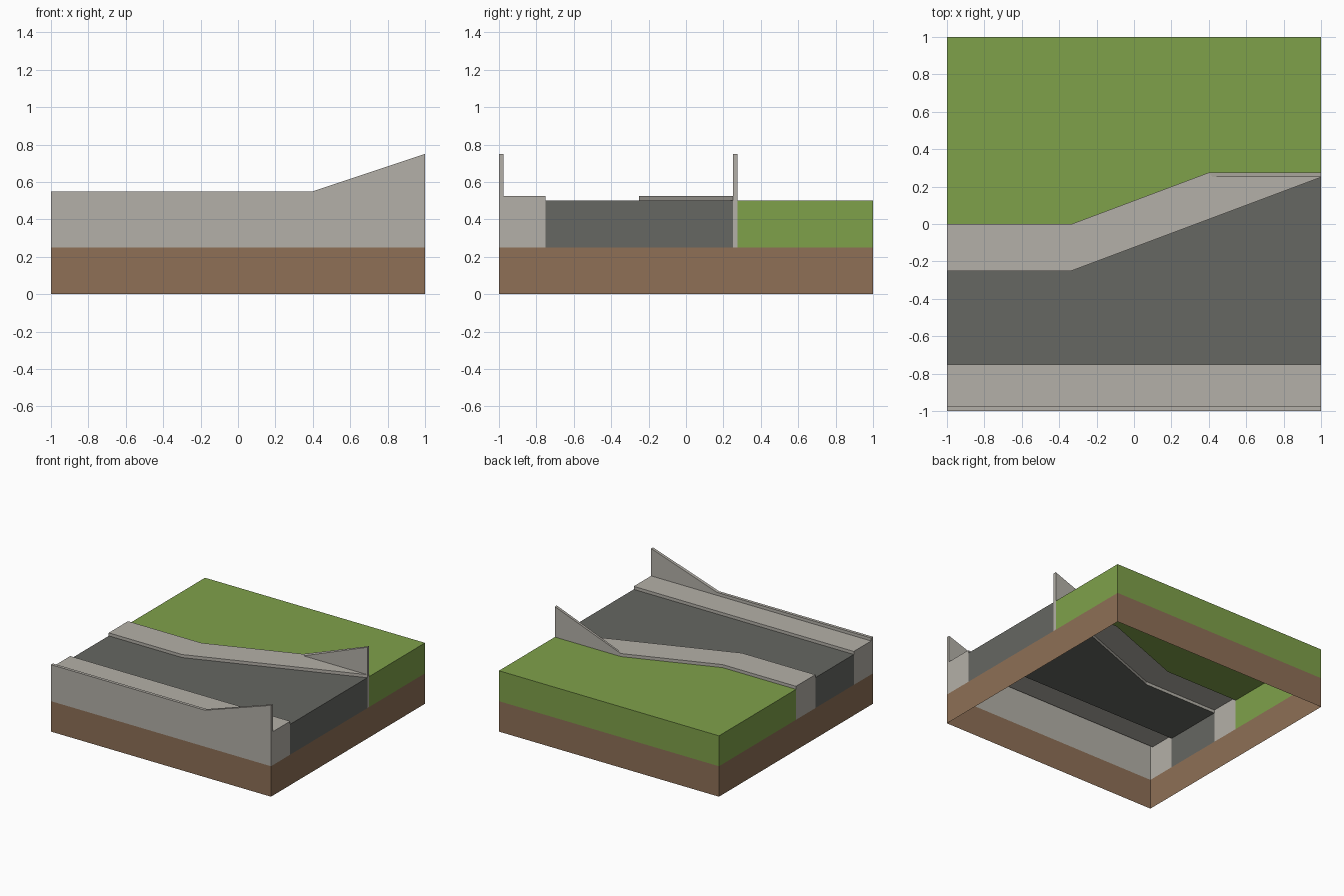
import bpy, bmesh
from mathutils import Vector

if "Cube" in bpy.data.objects:
    bpy.data.objects.remove(bpy.data.objects["Cube"])


def material(name, rgb):
    lin = [((c / 255 + 0.055) / 1.055) ** 2.4 for c in rgb]
    m = bpy.data.materials.new(name)
    m.diffuse_color = (*lin, 1)
    m.use_nodes = True
    m.node_tree.nodes["Principled BSDF"].inputs["Base Color"].default_value = m.diffuse_color
    return m


GRASS = material("grass_green", (127, 161, 74))
ASPHALT = material("asphalt_grey", (102, 103, 98))
CONCRETE = material("concrete_grey", (180, 176, 168))
SOIL = material("soil_brown", (142, 112, 86))

UP, LEFT, RIGHT = (0, 0, 1), (-1, 0, 0), (1, 0, 0)
FRONT, BACK = (0, -1, 0), (0, 1, 0)
SOIL_Z, ROAD_Z, WALK_Z, RAIL_Z, PEAK_Z = 0.25, 0.5, 0.525, 0.55, 0.75
THICK = 0.025


def sheet(name, mat, faces):
    """Open shell from (points, outward direction) pairs."""
    bm = bmesh.new()
    for pts, out in faces:
        f = bm.faces.new([bm.verts.new(p) for p in pts])
        f.normal_update()
        if f.normal.dot(Vector(out)) < 0:
            f.normal_flip()
    bmesh.ops.remove_doubles(bm, verts=bm.verts, dist=1e-4)
    me = bpy.data.meshes.new(name)
    bm.to_mesh(me)
    bm.free()
    me.materials.append(mat)
    ob = bpy.data.objects.new(name, me)
    bpy.context.collection.objects.link(ob)


def flat(pts, z):
    return [(x, y, z) for x, y in pts], UP


def wall(a, b, z0, z1, out):
    """Upright strip between two plan points."""
    return [(*a, z0), (*b, z0), (*b, z1), (*a, z1)], out


def upright(y, profile, out):
    """Upright face at constant y from an x,z profile."""
    return [(x, y, z) for x, z in profile], out


# Plan lines: the road widens along a diagonal kerb
BEND = -1 / 3
KERB = [(-1, -0.25), (BEND, -0.25), (1, 0.25)]
EDGE = [(-1, 0), (BEND, 0), (0.4, 0.25 + THICK), (1, 0.25 + THICK)]

# Soil skirt, open underneath
sheet("soil_skirt", SOIL, [
    wall((-1, -1), (1, -1), 0, SOIL_Z, FRONT),
    wall((1, -1), (1, 1), 0, SOIL_Z, RIGHT),
    wall((1, 1), (-1, 1), 0, SOIL_Z, BACK),
    wall((-1, 1), (-1, -1), 0, SOIL_Z, LEFT)])

# Lawn
sheet("lawn", GRASS, [
    flat(EDGE + [(1, 1), (-1, 1)], ROAD_Z),
    wall((-1, 0), (-1, 1), SOIL_Z, ROAD_Z, LEFT),
    wall((-1, 1), (1, 1), SOIL_Z, ROAD_Z, BACK),
    wall((1, 0.275), (1, 1), SOIL_Z, ROAD_Z, RIGHT)])

# Road
sheet("road", ASPHALT, [
    flat(KERB + [(1, -0.75), (-1, -0.75)], ROAD_Z),
    wall((-1, -0.75), (-1, -0.25), SOIL_Z, ROAD_Z, LEFT),
    wall((1, -0.75), (1, 0.25), SOIL_Z, ROAD_Z, RIGHT)])

# Front pavement
INNER = -1 + THICK
sheet("front_pavement", CONCRETE, [
    flat([(-1, INNER), (1, INNER), (1, -0.75), (-1, -0.75)], WALK_Z),
    wall((-1, -0.75), (1, -0.75), ROAD_Z, WALK_Z, BACK),
    wall((-1, INNER), (-1, -0.75), SOIL_Z, WALK_Z, LEFT),
    wall((1, INNER), (1, -0.75), SOIL_Z, WALK_Z, RIGHT)])

# Front parapet, rising towards the right end
TOP = [(-1, RAIL_Z), (0.4, RAIL_Z), (1, PEAK_Z)]
parapet = [upright(-1, [(1, SOIL_Z), (-1, SOIL_Z)] + TOP, FRONT),
           upright(INNER, [(1, WALK_Z), (-1, WALK_Z)] + TOP, BACK),
           wall((-1, -1), (-1, INNER), SOIL_Z, RAIL_Z, LEFT),
           wall((1, -1), (1, INNER), SOIL_Z, PEAK_Z, RIGHT)]
for (xa, za), (xb, zb) in zip(TOP, TOP[1:]):
    parapet.append(([(xa, -1, za), (xb, -1, zb), (xb, INNER, zb), (xa, INNER, za)], UP))
sheet("front_parapet", CONCRETE, parapet)

# Back pavement following the diagonal
TIP = (0.42, 0.25)
sheet("back_pavement", CONCRETE, [
    flat(KERB + [TIP, EDGE[2], EDGE[1], EDGE[0]], WALK_Z),
    wall(KERB[0], KERB[1], ROAD_Z, WALK_Z, FRONT),
    wall(KERB[1], KERB[2], ROAD_Z, WALK_Z, FRONT),
    wall(EDGE[0], EDGE[1], ROAD_Z, WALK_Z, BACK),
    wall(EDGE[1], EDGE[2], ROAD_Z, WALK_Z, BACK),
    wall((-1, -0.25), (-1, 0), SOIL_Z, WALK_Z, LEFT)])

# Back parapet wedge
sheet("back_parapet", CONCRETE, [
    upright(0.275, [(0.4, ROAD_Z), (1, ROAD_Z), (1, PEAK_Z), (0.4, WALK_Z)], BACK),
    upright(0.25, [(TIP[0], WALK_Z), (1, WALK_Z), (1, PEAK_Z)], FRONT),
    ([(0.4, 0.275, WALK_Z), (*TIP, WALK_Z), (1, 0.25, PEAK_Z), (1, 0.275, PEAK_Z)], UP),
    wall((1, 0.25), (1, 0.275), SOIL_Z, PEAK_Z, RIGHT)])
